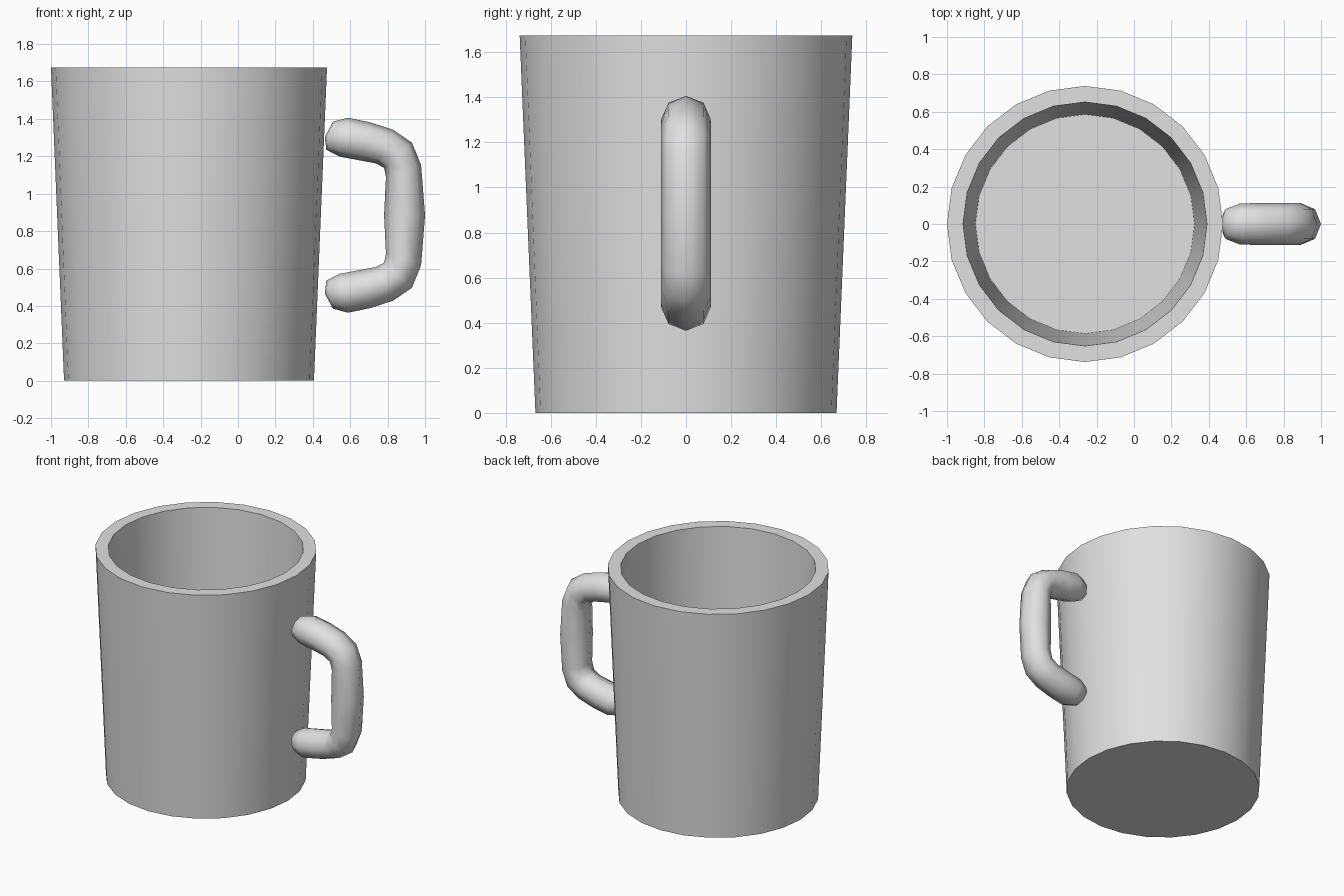
import bpy, bmesh, math

if "Cube" in bpy.data.objects:
    bpy.data.objects.remove(bpy.data.objects["Cube"])

clay = bpy.data.materials.new("light_grey")
clay.diffuse_color = (0.75, 0.75, 0.75, 1)
clay.use_nodes = True
clay.node_tree.nodes["Principled BSDF"].inputs["Base Color"].default_value = clay.diffuse_color

CX = -0.262   # cup axis
MID = 0.885   # mirror height of the handle


def finish(name, bm):
    bmesh.ops.recalc_face_normals(bm, faces=bm.faces)
    mesh = bpy.data.meshes.new(name)
    bm.to_mesh(mesh)
    bm.free()
    mesh.materials.append(clay)
    obj = bpy.data.objects.new(name, mesh)
    bpy.context.collection.objects.link(obj)
    return obj


def skin(bm, rings):
    for a, b in zip(rings, rings[1:]):
        n = len(a)
        for i in range(n):
            j = (i + 1) % n
            bm.faces.new((a[i], a[j], b[j], b[i]))


# Cup: tapered 24-sided shell with a thick wall and floor
bm = bmesh.new()
rings = []
for r, z in [(0.668, 0), (0.738, 1.675), (0.652, 1.675), (0.586, 0.086)]:
    rings.append([bm.verts.new((CX + r * math.cos(math.tau * i / 24),
                                r * math.sin(math.tau * i / 24), z)) for i in range(24)])
skin(bm, rings)
bm.faces.new(rings[0])
bm.faces.new(rings[-1])
cup = finish("cup_body", bm)
bpy.ops.object.select_all(action='DESELECT')
cup.select_set(True)
bpy.context.view_layer.objects.active = cup
bpy.ops.object.shade_smooth_by_angle(angle=math.radians(35))

# Handle: octagonal sections given by outer x, z, inner x, z and half width
half = [(0.508, 1.385, 0.472, 1.235, 0.08),
        (0.588, 1.406, 0.545, 1.198, 0.11),
        (0.706, 1.382, 0.652, 1.178, 0.112),
        (0.829, 1.342, 0.738, 1.162, 0.112),
        (0.930, 1.273, 0.781, 1.138, 0.112),
        (0.979, 1.153, 0.791, 1.090, 0.112)]
middle = [(1.0, MID, 0.781, MID, 0.112)]
mirrored = [(a, 2 * MID - b, c, 2 * MID - d, w) for a, b, c, d, w in reversed(half)]

bm = bmesh.new()
rings = []
for ox, oz, ix, iz, w in half + middle + mirrored:
    ring = []
    for i in range(8):
        t = math.tau * i / 8
        k = math.cos(t) / 2
        ring.append(bm.verts.new(((ox + ix) / 2 + (ox - ix) * k, w * math.sin(t),
                                  (oz + iz) / 2 + (oz - iz) * k)))
    rings.append(ring)
skin(bm, rings)
# Rounded tips that touch the cup
for ring, z in ((rings[0], 1.304), (rings[-1], 2 * MID - 1.304)):
    tip = bm.verts.new((0.464, 0, z))
    for i in range(8):
        bm.faces.new((ring[i], ring[(i + 1) % 8], tip))
for f in bm.faces:
    f.smooth = True
finish("handle", bm)
